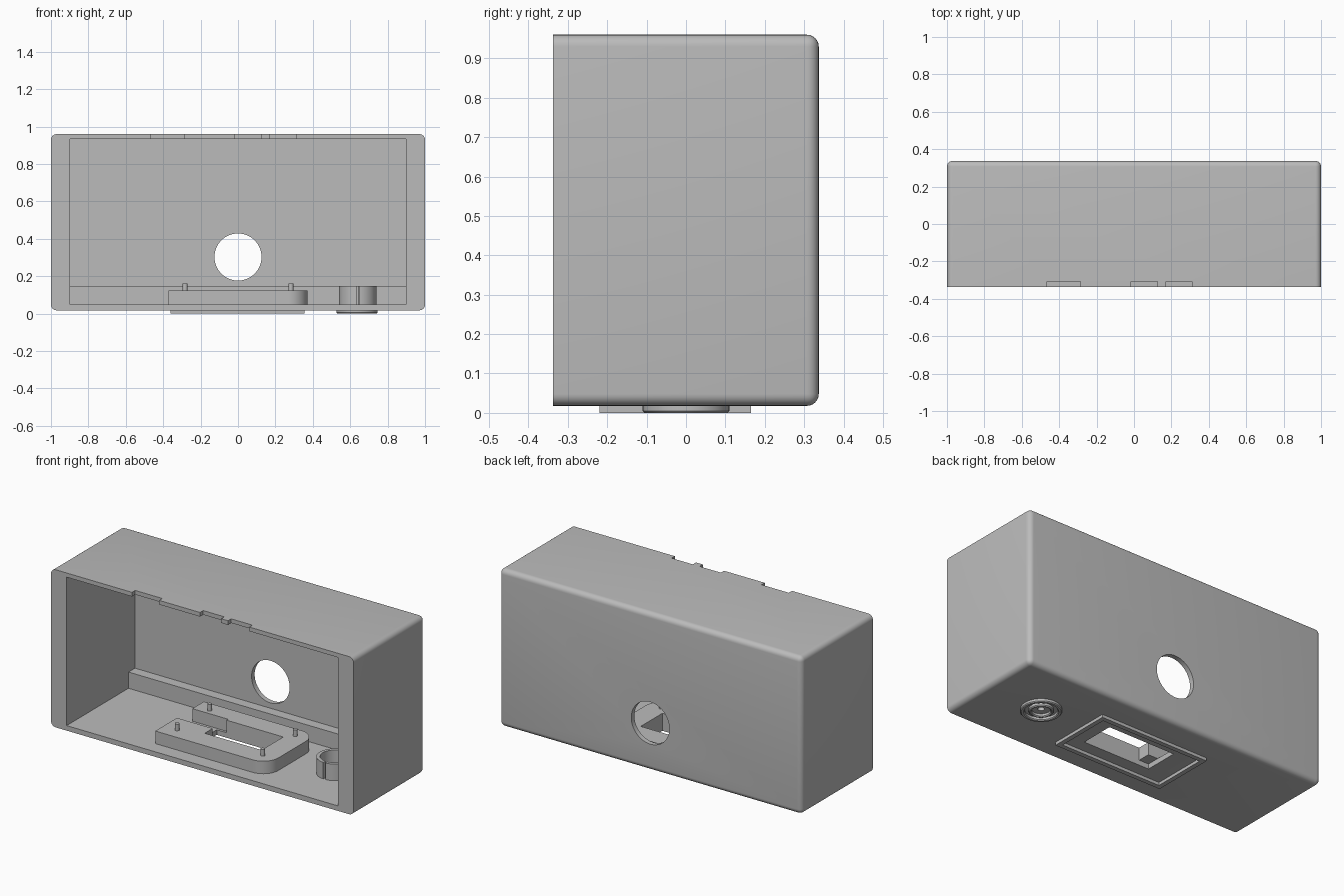
import bpy, bmesh, math

default = bpy.data.objects.get("Cube")
if default:
    bpy.data.objects.remove(default, do_unlink=True)

GREY = (0.5, 0.5, 0.5, 1)
grey = bpy.data.materials.new("plain grey")
grey.use_nodes = True
grey.diffuse_color = GREY
grey.node_tree.nodes["Principled BSDF"].inputs["Base Color"].default_value = GREY


def finish(name, bm):
    bmesh.ops.recalc_face_normals(bm, faces=bm.faces)
    mesh = bpy.data.meshes.new(name)
    bm.to_mesh(mesh)
    bm.free()
    mesh.materials.append(grey)
    obj = bpy.data.objects.new(name, mesh)
    bpy.context.collection.objects.link(obj)
    return obj


def prism(name, points, z0, z1):
    """Extrude a flat outline from z0 up to z1."""
    bm = bmesh.new()
    base = bm.faces.new([bm.verts.new((x, y, z0)) for x, y in points])
    top = bmesh.ops.extrude_face_region(bm, geom=[base])["geom"]
    for v in top:
        if isinstance(v, bmesh.types.BMVert):
            v.co.z = z1
    return finish(name, bm)


def box(name, x, y, z):
    return prism(name, [(x[0], y[0]), (x[1], y[0]), (x[1], y[1]), (x[0], y[1])], *z)


def arc(cx, cy, r, a0, a1, n):
    angles = [math.radians(a0 + (a1 - a0) * i / n) for i in range(n + 1)]
    return [(cx + r * math.cos(a), cy + r * math.sin(a)) for a in angles]


def disc(name, cx, cy, r, z0, z1, n=48):
    return prism(name, arc(cx, cy, r, 0, 360, n)[:-1], z0, z1)


def cut(obj, cutters):
    """Subtract the cutters, bake the result and discard them."""
    for c in cutters:
        c.hide_render = True
        m = obj.modifiers.new("cut", "BOOLEAN")
        m.operation, m.solver, m.object = "DIFFERENCE", "EXACT", c
    bake(obj)
    for c in cutters:
        bpy.data.objects.remove(c, do_unlink=True)


def bake(obj):
    deps = bpy.context.evaluated_depsgraph_get()
    deps.update()
    mesh = bpy.data.meshes.new_from_object(obj.evaluated_get(deps))
    obj.modifiers.clear()
    obj.data = mesh


def smooth(obj):
    bpy.ops.object.select_all(action="DESELECT")
    obj.select_set(True)
    bpy.context.view_layer.objects.active = obj
    bpy.ops.object.shade_smooth_by_angle(angle=math.radians(30))


FRONT, BACK, FLOOR = -0.337, 0.337, 0.048

# Case: every edge rounded except the open front rim
case = box("case", (-1, 1), (FRONT, BACK), (0.018, 0.96))
bm = bmesh.new()
bm.from_mesh(case.data)
edges = [e for e in bm.edges if any(v.co.y > 0 for v in e.verts)]
bmesh.ops.bevel(bm, geom=edges, offset=0.03, segments=6, profile=0.5, affect="EDGES")
bm.to_mesh(case.data)
bm.free()

# Cavity, round back hole, floor openings and lid notches
cavity = box("cavity_cutter", (-0.897, 0.897), (-0.5, 0.308), (FLOOR, 0.935))
back_hole = disc("hole_cutter", 0, 0, 0.126, -0.1, 0.1, 64)
back_hole.rotation_euler.x = math.pi / 2
back_hole.location = (0, 0.34, 0.303)
floor_slot = box("slot_cutter", (-0.2, 0.24), (-0.12, 0.085), (-0.1, 0.1))
button_hole = disc("button_cutter", 0.638, 0, 0.018, -0.1, 0.1, 24)
notches = [box("notch_cutter", span, (-0.5, -0.307), (0.9, 1.1))
           for span in ((-0.465, -0.285), (-0.015, 0.125), (0.17, 0.31))]
cut(case, [cavity, back_hole, floor_slot, button_hole] + notches)
smooth(case)

# Ledge along the inside back
box("back_ledge", (-0.897, 0.897), (0.247, 0.308), (FLOOR, 0.145))

# Board mount: U shape, open on its right side, rounded on its left side
outline = [(-0.372, -0.25)]
outline += arc(0.272, -0.15, 0.1, -90, 0, 10)
outline += arc(0.272, 0.11, 0.1, 0, 90, 10)
outline += [(-0.372, 0.21), (-0.372, 0.1), (-0.136, 0.1), (-0.136, 0.085),
            (0.24, 0.085), (0.24, -0.12), (-0.136, -0.12), (-0.136, -0.045),
            (-0.372, -0.045)]
smooth(prism("board_mount", outline, FLOOR, 0.123))

# Locating pins
for x in (-0.283, 0.283):
    for y in (-0.17, 0.137):
        smooth(disc("mount_pin", x, y, 0.013, 0.12, 0.162, 16))

# Split collar with a slit at the front
GAP = 4
collar = arc(0.64, 0, 0.1, -90 + GAP, 270 - GAP, 48)
collar += arc(0.64, 0, 0.08, 270 - GAP, -90 + GAP, 48)
smooth(prism("button_collar", collar, FLOOR, 0.147))

# Raised rectangular frame under the floor
frame = box("under_frame", (-0.36, 0.355), (-0.22, 0.165), (0, 0.02))
cut(frame, [box("frame_cutter", (-0.333, 0.328), (-0.193, 0.138), (-0.1, 0.1))])

# Raised concentric rings under the floor
for name, outer, inner in (("outer_ring", 0.11, 0.088), ("inner_ring", 0.066, 0.05)):
    bm = bmesh.new()
    chamfer = 0.005
    profile = [(outer, 0.02), (outer, chamfer), (outer - chamfer, 0),
               (inner + chamfer, 0), (inner, chamfer), (inner, 0.02)]
    verts = [bm.verts.new((r, 0, z)) for r, z in profile]
    loop = [bm.edges.new((verts[i], verts[(i + 1) % len(verts)])) for i in range(len(verts))]
    bmesh.ops.spin(bm, geom=verts + loop, cent=(0, 0, 0), axis=(0, 0, 1),
                   angle=math.tau, steps=48, use_merge=True)
    bmesh.ops.remove_doubles(bm, verts=bm.verts, dist=0.0001)
    ring = finish(name, bm)
    ring.location = (0.637, 0, 0)
    smooth(ring)
